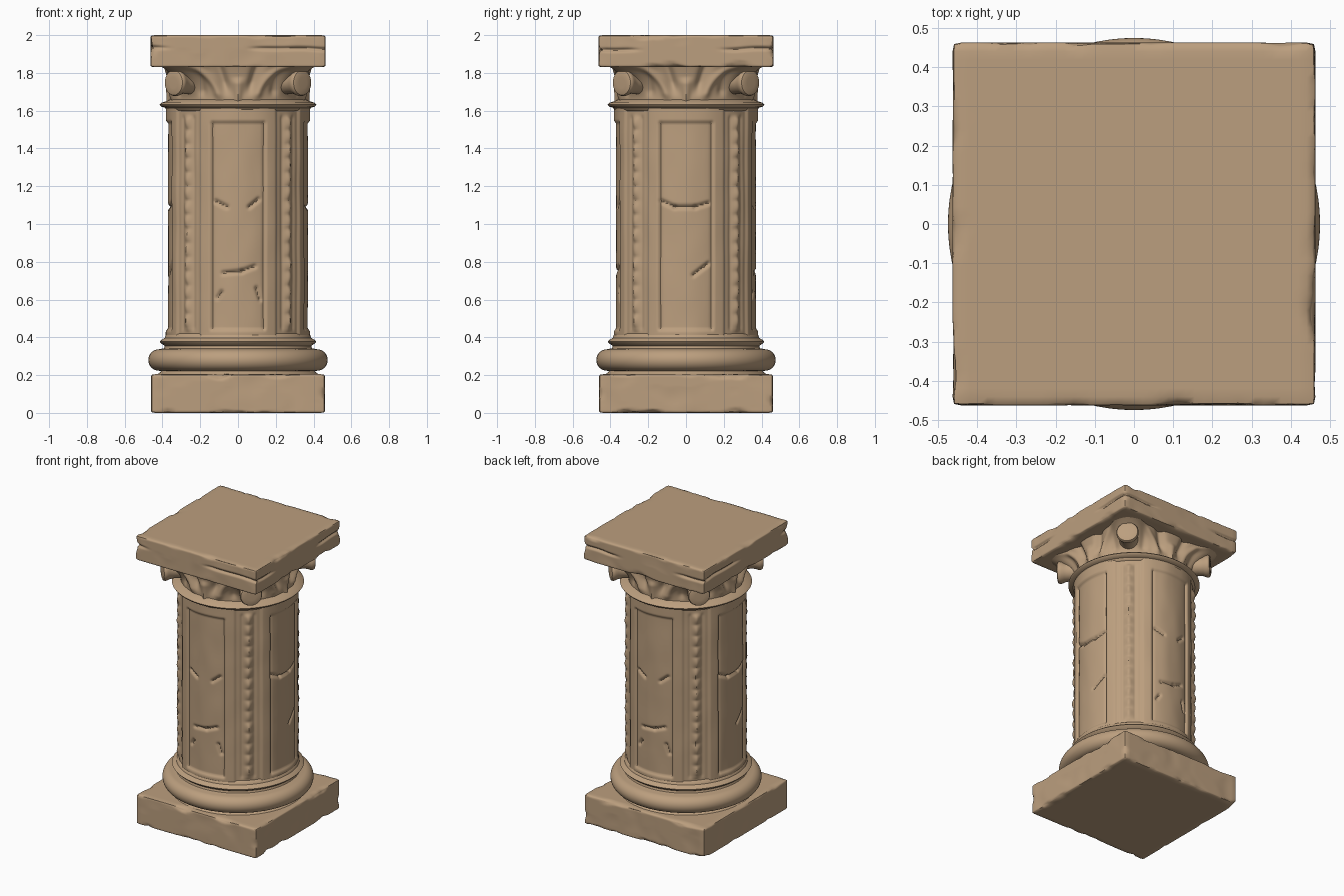
import bpy, bmesh
from math import sin, cos, pi, exp, hypot, atan2, radians
from mathutils import Vector, Matrix, noise

cube = bpy.data.objects.get("Cube")
if cube:
    bpy.data.objects.remove(cube, do_unlink=True)

# One warm stone colour for everything
stone = bpy.data.materials.new("sandstone")
stone.use_nodes = True
tint = (0.50, 0.345, 0.21, 1)
stone.diffuse_color = tint
bsdf = next(n for n in stone.node_tree.nodes if n.type == 'BSDF_PRINCIPLED')
bsdf.inputs["Base Color"].default_value = tint
bsdf.inputs["Roughness"].default_value = 0.9


def finish(bm, name, angle=40):
    bmesh.ops.recalc_face_normals(bm, faces=bm.faces)
    mesh = bpy.data.meshes.new(name)
    bm.to_mesh(mesh)
    bm.free()
    mesh.materials.append(stone)
    obj = bpy.data.objects.new(name, mesh)
    bpy.context.collection.objects.link(obj)
    bpy.ops.object.select_all(action='DESELECT')
    obj.select_set(True)
    bpy.context.view_layer.objects.active = obj
    bpy.ops.object.shade_smooth_by_angle(angle=radians(angle))
    return obj


def lathe(name, profile, segs, relief=None):
    """Revolve (radius, z) points; relief(angle, z) pushes the surface in or out."""
    bm = bmesh.new()
    rings = []
    for r, z in profile:
        ring = []
        for i in range(segs):
            a = 2 * pi * i / segs
            rr = r + (relief(a, z) if relief else 0)
            ring.append(bm.verts.new((rr * cos(a), rr * sin(a), z)))
        rings.append(ring)
    for lo, hi in zip(rings, rings[1:]):
        for i in range(segs):
            j = (i + 1) % segs
            bm.faces.new((lo[i], lo[j], hi[j], hi[i]))
    bm.faces.new(rings[0])
    bm.faces.new(rings[-1])
    return finish(bm, name)


def step(x, edge, width=0.008):
    t = max(0, min(1, (x - edge) / width + 0.5))
    return t * t * (3 - 2 * t)


def gauss(x, width):
    return exp(-(x / width) ** 2)


def side_angle(a):
    """Signed angle from the nearest side centre, and the side number."""
    side = round(a / (pi / 2))
    return a - side * pi / 2, side


def worn_slab(name, z0, z1, half, seed, wear, cracks):
    """Square block with unevenly rounded, chipped edges."""
    bm = bmesh.new()
    bmesh.ops.create_cube(bm, size=2)
    bmesh.ops.subdivide_edges(bm, edges=bm.edges[:], cuts=41, use_grid_fill=True)
    size = Vector((half, half, (z1 - z0) / 2))
    mid = Vector((0, 0, (z0 + z1) / 2))
    shift = Vector((seed, seed * 2, seed * 3))
    for v in bm.verts:
        unit = v.co.copy()
        p = Vector(unit[i] * size[i] for i in range(3))
        n = noise.noise(p * 7 + shift) + 0.5 * noise.noise(p * 19 + shift)
        r = 0.012 + wear * max(0, n) ** 1.3
        core = Vector(max(-size[i] + r, min(size[i] - r, p[i])) for i in range(3))
        if (p - core).length > 1e-6:
            p = core + (p - core).normalized() * r
        # shallow dents on the four sides
        if max(abs(unit.x), abs(unit.y)) > 0.99 and abs(unit.z) < 0.97:
            dent = 0.006 * max(0, noise.noise(p * 9 - shift))
            if cracks:
                along = p.x + p.y
                line = 0.012 + 0.015 * noise.noise(Vector((along * 5, seed, 0)))
                dent += 0.013 * gauss(p.z - line, 0.009) * step(sin(along * 6 + seed), -0.1, 0.6)
            k = 0 if abs(unit.x) > abs(unit.y) else 1
            p[k] -= dent * (1 if p[k] > 0 else -1)
        v.co = p + mid
    return finish(bm, name, 50)


worn_slab("base_slab", 0, 0.205, 0.46, 3.1, 0.05, False)
worn_slab("top_slab", 1.83, 2.0, 0.463, 8.4, 0.045, True)

# Base mouldings: cove, large round ring, small sharp ring, flare into the shaft
torus = [(0.418 + 0.057 * cos(t), 0.28 + 0.057 * sin(t))
         for t in (pi * (k / 20 - 0.5) for k in range(21))]
lathe("base_moulding", [(0.40, 0.19), (0.425, 0.205), (0.405, 0.222)] + torus +
      [(0.392, 0.342), (0.388, 0.355), (0.405, 0.366), (0.415, 0.378),
       (0.405, 0.387), (0.388, 0.397), (0.383, 0.412), (0.36, 0.43)], 96)

# Collar under the capital
lathe("neck_collar", [(0.36, 1.59), (0.380, 1.605), (0.385, 1.615), (0.408, 1.622),
                      (0.415, 1.632), (0.405, 1.642), (0.375, 1.652), (0.35, 1.665)], 96)

# Cracks as (start, end) in panel coordinates, for the two kinds of side
FRONT_CRACKS = [((-0.12, 1.12), (-0.06, 1.09)), ((0.06, 1.09), (0.11, 1.13)),
                ((-0.08, 0.74), (0.02, 0.75)), ((0.02, 0.75), (0.09, 0.775)),
                ((0.10, 0.66), (0.12, 0.60)), ((-0.11, 0.61), (-0.09, 0.64))]
SIDE_CRACKS = [((-0.13, 1.12), (-0.06, 1.09)), ((-0.06, 1.09), (0.05, 1.09)),
               ((0.05, 1.09), (0.12, 1.11)), ((0.04, 0.73), (0.12, 0.79))]


def segment_distance(x, z, a, b):
    dx, dz = b[0] - a[0], b[1] - a[1]
    t = max(0, min(1, ((x - a[0]) * dx + (z - a[1]) * dz) / (dx * dx + dz * dz)))
    return hypot(x - a[0] - t * dx, z - a[1] - t * dz)


def shaft_relief(a, z):
    d, side = side_angle(a)
    x = 0.375 * sin(d)
    ax = abs(x)
    high = step(z, 0.44, 0.02) * (1 - step(z, 1.54, 0.02))
    # sunken panel with raised frame
    panel = high * (1 - step(ax, 0.142))
    h = 0.009 * (1 - step(ax, 0.20, 0.012)) - 0.012 * panel
    h -= 0.004 * high * gauss(ax - 0.136, 0.007)
    # beaded strip on each diagonal
    off = 0.375 * (abs(d) - pi / 4)
    ends = step(z, 0.44, 0.03) * (1 - step(z, 1.57, 0.03))
    bead = 0.4 + 0.6 * abs(sin(pi * z / 0.075)) + 0.3 * noise.noise(Vector((side, 0, z * 11)))
    h += ends * (0.017 * bead * gauss(off, 0.02) - 0.006 * gauss(abs(off) - 0.04, 0.009))
    # cracks and weathering
    for s, e in (FRONT_CRACKS if side % 2 else SIDE_CRACKS):
        if abs(z - s[1]) < 0.12 and ax < 0.16:
            h -= 0.014 * gauss(segment_distance(x, z, s, e), 0.010)
    return h + 0.003 * noise.noise(Vector((cos(a) * 4, sin(a) * 4, z * 5)))


lathe("shaft", [(0.373, 0.39 + 1.24 * k / 150) for k in range(151)], 320, shaft_relief)


def capital_relief(a, z):
    d, side = side_angle(a)
    u = max(0, (z - 1.65) / 0.18)
    corner = sin(2 * d) ** 2
    h = u ** 2 * (0.03 + 0.13 * corner ** 3)
    x = abs(0.37 * sin(d))
    # central dart leaf, hollows beside it and stems sweeping to the corners
    h += 0.016 * gauss(x, 0.012 + 0.03 * u) * (1 - step(u, 0.62, 0.25))
    h -= 0.028 * gauss(x - 0.05 - 0.05 * u, 0.026) * step(u, 0.35, 0.5)
    h += 0.018 * gauss(x - 0.10 - 0.10 * u * u, 0.022) * step(u, 0.1, 0.3)
    h -= 0.016 * gauss(x - 0.19, 0.02) * step(u, 0.2, 0.3)
    return h


lathe("capital_bell", [(0.362, 1.635 + 0.205 * k / 36) for k in range(37)], 256, capital_relief)

# Four corner scrolls, round ends facing out along the diagonals
scroll = [(0.067, 0.28), (0.062, 0.36), (0.058, 0.41), (0.062, 0.44), (0.070, 0.458),
          (0.071, 0.472), (0.066, 0.482), (0.054, 0.486), (0.03, 0.487)]
for i, word in enumerate(("back_left", "back_right", "front_right", "front_left")):
    obj = lathe("corner_scroll_" + word, scroll, 32)
    turn = Matrix.Rotation(pi / 4 + i * pi / 2, 4, 'Z') @ Matrix.Rotation(pi / 2, 4, 'Y')
    obj.data.transform(Matrix.Translation((0, 0, 1.748)) @ turn)
